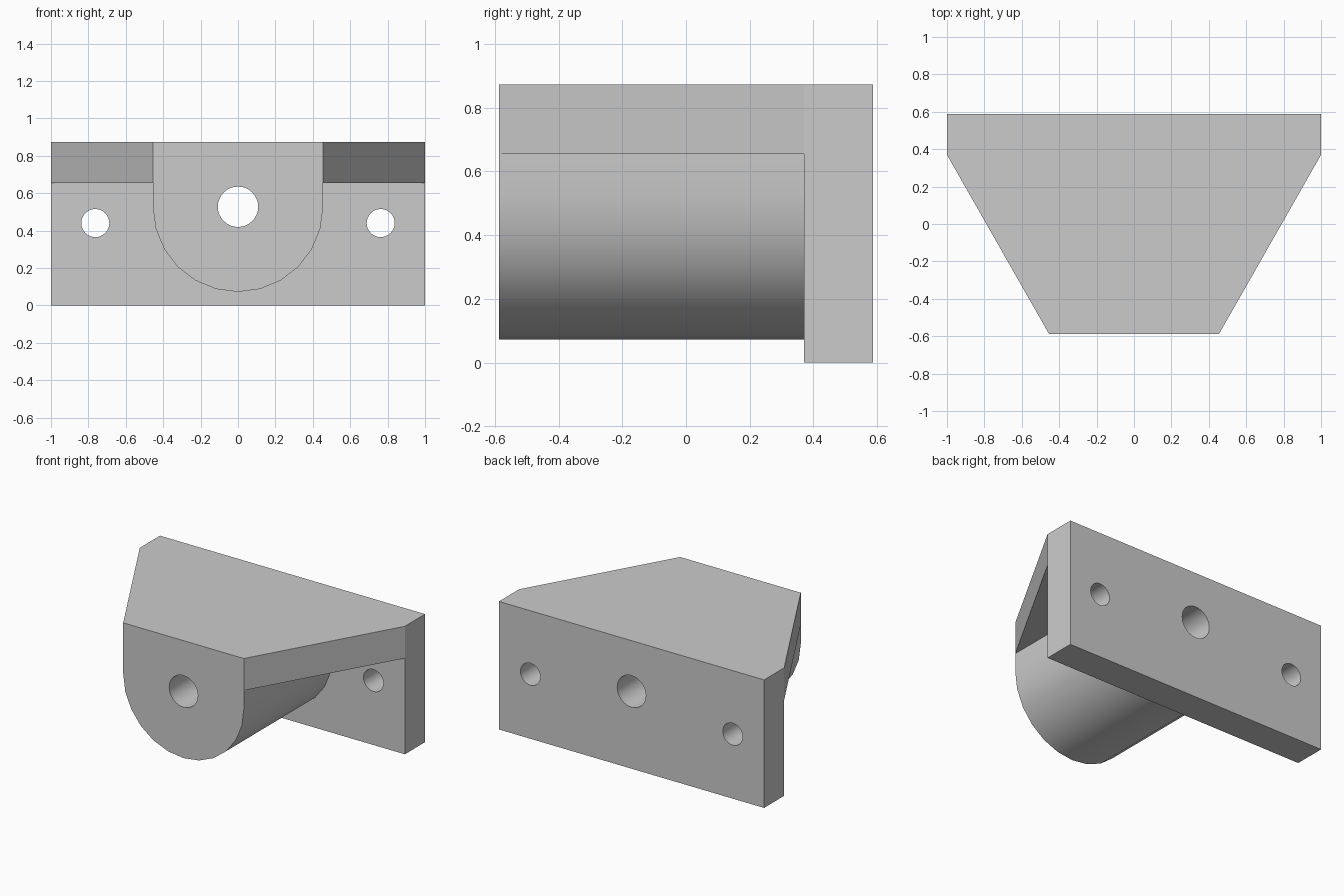
import bpy, bmesh
from math import cos, sin, pi, radians

if "Cube" in bpy.data.objects:
    bpy.data.objects.remove(bpy.data.objects["Cube"])

FRONT, PLATE, BACK = -0.587, 0.37, 0.587
TOP, SHELF, AXIS, RADIUS = 0.873, 0.655, 0.527, 0.455

grey = bpy.data.materials.new("light grey")
grey.use_nodes = True
grey.diffuse_color = (0.6, 0.6, 0.6, 1)
grey.node_tree.nodes["Principled BSDF"].inputs["Base Color"].default_value = (0.6, 0.6, 0.6, 1)


def extrude(name, outline, offset):
    """Solid made by sweeping a closed outline along an offset."""
    bm = bmesh.new()
    face = bm.faces.new([bm.verts.new(p) for p in outline])
    swept = bmesh.ops.extrude_face_region(bm, geom=[face])["geom"]
    verts = [v for v in swept if isinstance(v, bmesh.types.BMVert)]
    bmesh.ops.translate(bm, verts=verts, vec=offset)
    bmesh.ops.recalc_face_normals(bm, faces=bm.faces)
    mesh = bpy.data.meshes.new(name)
    bm.to_mesh(mesh)
    bm.free()
    mesh.materials.append(grey)
    obj = bpy.data.objects.new(name, mesh)
    bpy.context.collection.objects.link(obj)
    return obj


def combine(target, other, operation):
    """Apply a boolean and discard the helper."""
    mod = target.modifiers.new(operation.lower(), "BOOLEAN")
    mod.operation, mod.solver, mod.object = operation, "EXACT", other
    bpy.context.view_layer.objects.active = target
    bpy.ops.object.modifier_apply(modifier=mod.name)
    bpy.data.objects.remove(other)


def arc(x, z, r, y, start, end, steps):
    angles = [start + (end - start) * i / steps for i in range(steps + 1)]
    return [(x + r * cos(a), y, z + r * sin(a)) for a in angles]


# Upright mounting plate
bracket = extrude("mounting_bracket",
                  [(-1, PLATE, 0), (1, PLATE, 0), (1, PLATE, TOP), (-1, PLATE, TOP)],
                  (0, BACK - PLATE, 0))

# Tapered top shelf
shelf = extrude("top_shelf",
                [(-1, BACK, SHELF), (-1, PLATE, SHELF), (-RADIUS, FRONT, SHELF),
                 (RADIUS, FRONT, SHELF), (1, PLATE, SHELF), (1, BACK, SHELF)],
                (0, 0, TOP - SHELF))

# Round-bottomed boss
boss = extrude("round_boss",
               [(RADIUS, FRONT, TOP), (-RADIUS, FRONT, TOP)]
               + arc(0, AXIS, RADIUS, FRONT, pi, 2 * pi, 12),
               (0, BACK - FRONT, 0))

combine(bracket, shelf, "UNION")
combine(bracket, boss, "UNION")

# Centre bore and the two bolt holes
for x, z, r in [(0, AXIS, 0.108), (-0.763, 0.44, 0.075), (0.763, 0.44, 0.075)]:
    bore = extrude("hole_cutter", arc(x, z, r, -1, 0, 2 * pi, 32)[:-1], (0, 2, 0))
    bore.hide_render = True
    combine(bracket, bore, "DIFFERENCE")

# Smooth curves, sharp corners
bpy.ops.object.select_all(action="DESELECT")
bracket.select_set(True)
bpy.context.view_layer.objects.active = bracket
bpy.ops.object.shade_smooth_by_angle(angle=radians(25))
